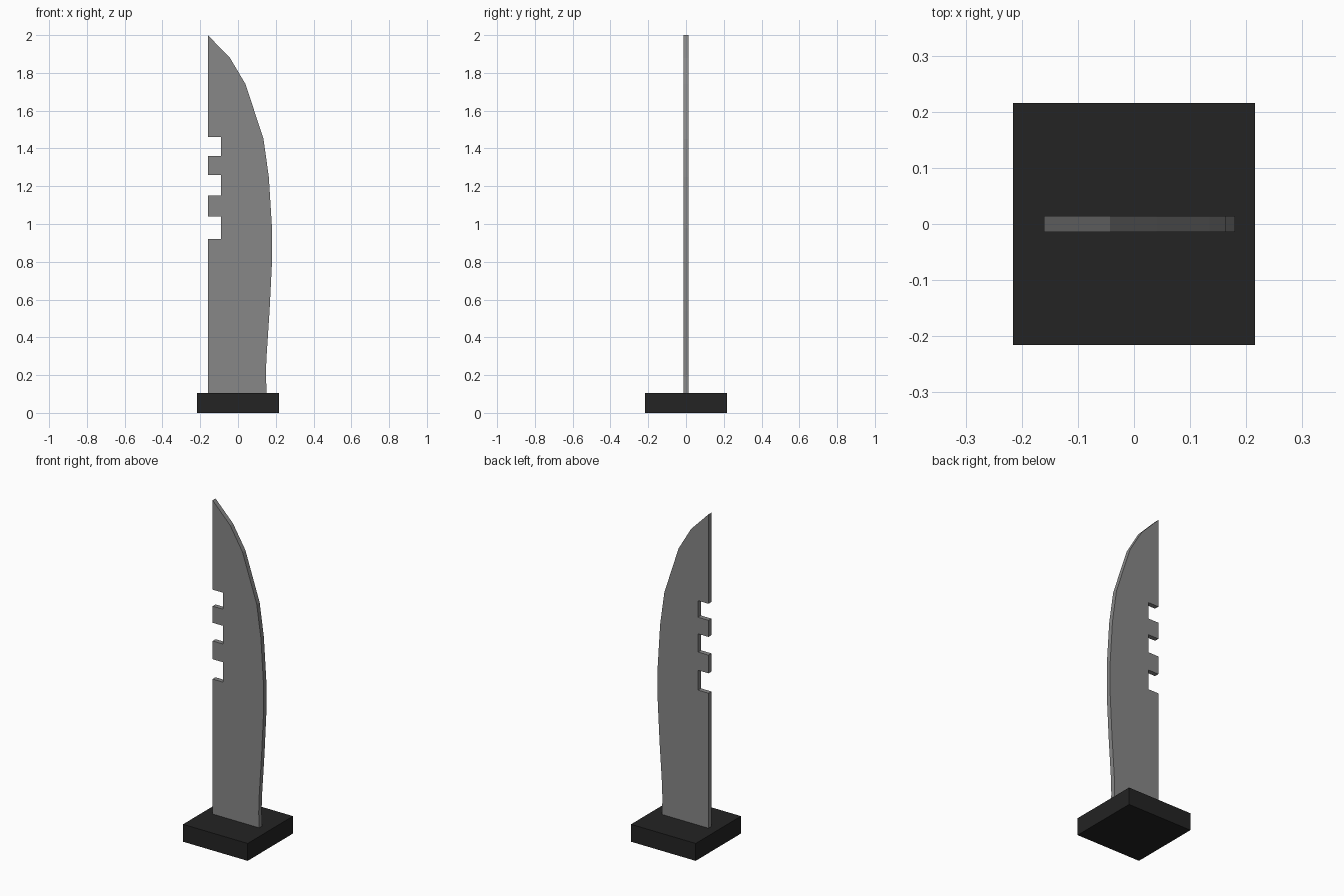
import bpy, bmesh

if "Cube" in bpy.data.objects:
    bpy.data.objects.remove(bpy.data.objects["Cube"])


def material(name, rgb):
    m = bpy.data.materials.new(name)
    m.diffuse_color = (*rgb, 1)
    m.use_nodes = True
    m.node_tree.nodes["Principled BSDF"].inputs["Base Color"].default_value = m.diffuse_color
    return m


def finish(name, bm, mat):
    bmesh.ops.recalc_face_normals(bm, faces=bm.faces)
    me = bpy.data.meshes.new(name)
    bm.to_mesh(me)
    bm.free()
    me.materials.append(mat)
    ob = bpy.data.objects.new(name, me)
    bpy.context.collection.objects.link(ob)
    return ob


steel = material("steel grey", (0.245, 0.245, 0.245))
black = material("matte black", (0.017, 0.017, 0.017))

# Square base block
HALF, TOP = 0.216, 0.105
bm = bmesh.new()
bmesh.ops.create_cube(bm, size=1)
for v in bm.verts:
    v.co = (v.co.x * 2 * HALF, v.co.y * 2 * HALF, (v.co.z + 0.5) * TOP)
finish("base", bm, black)

# Blade outline: curved cutting edge from base to tip, then the notched spine
SPINE, NOTCH = -0.16, -0.09
outline = [(0.152, 0.1), (0.148, 0.19), (0.15, 0.28), (0.167, 0.54),
           (0.18, 0.8), (0.18, 0.98), (0.163, 1.25), (0.135, 1.45),
           (0.04, 1.74), (-0.043, 1.88), (SPINE, 2.0)]
for hi, lo in [(1.46, 1.36), (1.26, 1.15), (1.04, 0.92)]:
    outline += [(SPINE, hi), (NOTCH, hi), (NOTCH, lo), (SPINE, lo)]
outline.append((SPINE, 0.1))

# Flat blade, extruded through its thickness
bm = bmesh.new()
face = bm.faces.new([bm.verts.new((x, -0.014, z)) for x, z in outline])
ext = bmesh.ops.extrude_face_region(bm, geom=[face], use_keep_orig=True)
for v in ext["geom"]:
    if isinstance(v, bmesh.types.BMVert):
        v.co.y = 0.014
finish("blade", bm, steel)
